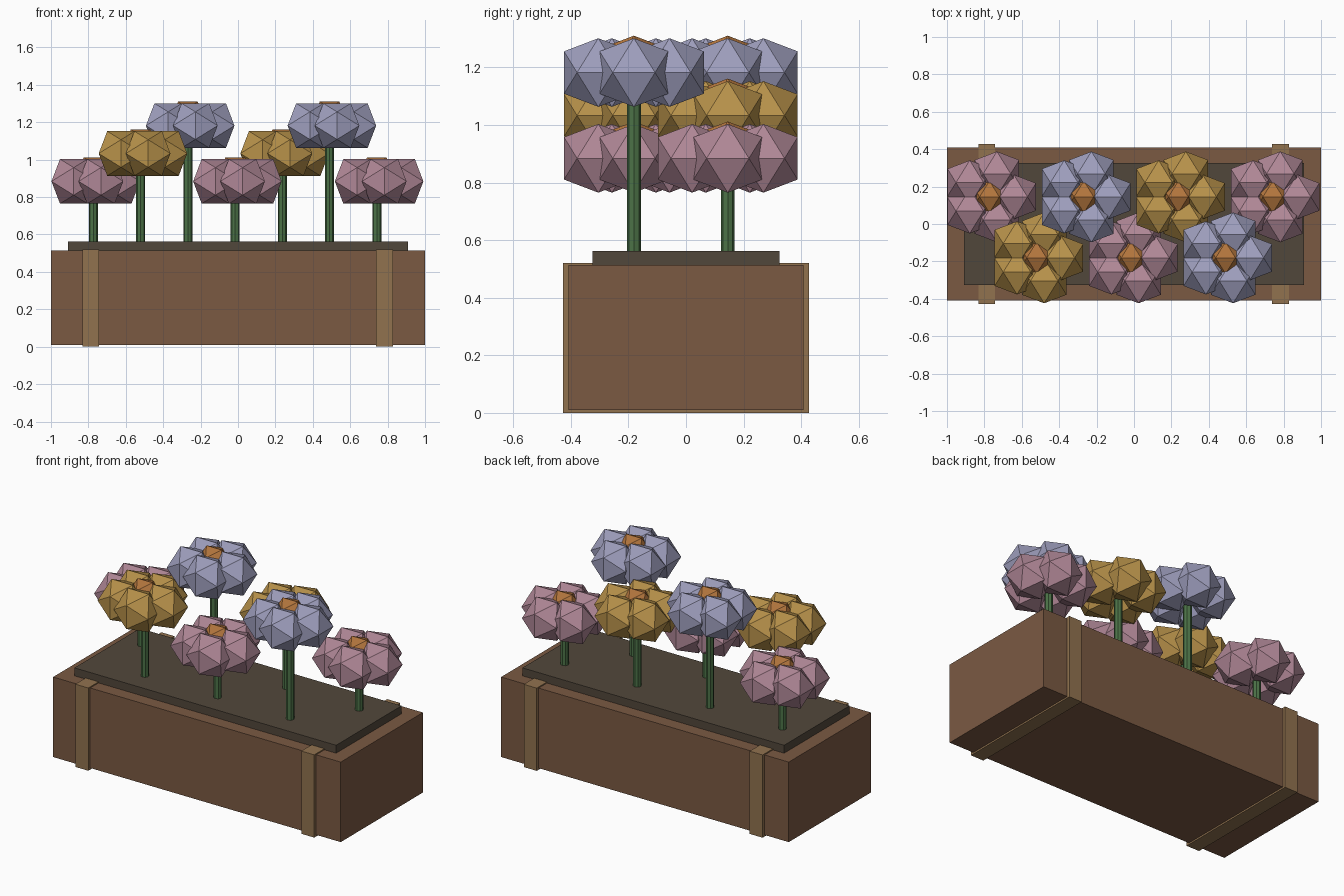
import bpy, bmesh, math
from mathutils import Vector

if "Cube" in bpy.data.objects:
    bpy.data.objects.remove(bpy.data.objects["Cube"])


def material(name, rgb):
    m = bpy.data.materials.new(name)
    lin = [((c + 0.055) / 1.055) ** 2.4 for c in rgb]
    m.diffuse_color = (*lin, 1)
    m.use_nodes = True
    m.node_tree.nodes["Principled BSDF"].inputs["Base Color"].default_value = m.diffuse_color
    return m


WOOD = material("wood", (0.48, 0.35, 0.26))
STRAP = material("strap", (0.57, 0.45, 0.31))
SOIL = material("soil", (0.32, 0.28, 0.23))
STEM = material("stem", (0.30, 0.45, 0.28))
HEART = material("heart", (0.70, 0.46, 0.24))
PETALS = [material("pink", (0.69, 0.53, 0.59)),
          material("gold", (0.72, 0.57, 0.29)),
          material("blue", (0.62, 0.62, 0.74))]


def finish(bm, name, mat):
    bmesh.ops.recalc_face_normals(bm, faces=bm.faces)
    me = bpy.data.meshes.new(name)
    bm.to_mesh(me)
    bm.free()
    me.materials.append(mat)
    ob = bpy.data.objects.new(name, me)
    bpy.context.collection.objects.link(ob)
    return ob


def box(name, x, hx, hy, z0, z1, mat):
    bm = bmesh.new()
    bmesh.ops.create_cube(bm, size=2)
    for v in bm.verts:
        v.co = (x + v.co.x * hx, v.co.y * hy, z1 if v.co.z > 0 else z0)
    return finish(bm, name, mat)


def add_icosahedron(bm, centre, radius):
    # corners of three golden rectangles, wrapped by a hull
    t = (1 + math.sqrt(5)) / 2
    verts = []
    for a in (-1, 1):
        for b in (-t, t):
            for p in ((a, 0, b), (0, b, a), (b, a, 0)):
                verts.append(bm.verts.new(Vector(centre) + Vector(p).normalized() * radius))
    bmesh.ops.convex_hull(bm, input=verts)


# planter
box("planter_box", 0, 1.0, 0.408, 0.01, 0.513, WOOD)
box("soil", 0, 0.91, 0.325, 0.463, 0.563, SOIL)
for side, x in (("left", -0.787), ("right", 0.784)):
    box(side + "_strap", x, 0.045, 0.427, 0, 0.52, STRAP)

# two staggered rows of flowers
for i in range(7):
    x, y = -0.773 + 0.2525 * i, (0.145, -0.181)[i % 2]
    z = 0.884 + 0.149 * (i % 3)

    bm = bmesh.new()
    bmesh.ops.create_cone(bm, cap_ends=True, segments=8, radius1=0.024, radius2=0.024, depth=z - 0.53)
    bmesh.ops.translate(bm, verts=bm.verts, vec=(x, y, (z + 0.53) / 2))
    finish(bm, f"stem_{i + 1}", STEM)

    bm = bmesh.new()
    for k in range(5):
        a = math.tau * k / 5
        add_icosahedron(bm, (x + 0.13 * math.cos(a), y + 0.13 * math.sin(a), z), 0.14)
    finish(bm, f"petals_{i + 1}", PETALS[i % 3])

    bm = bmesh.new()
    add_icosahedron(bm, (x, y, z + 0.043), 0.1)
    finish(bm, f"flower_heart_{i + 1}", HEART)
